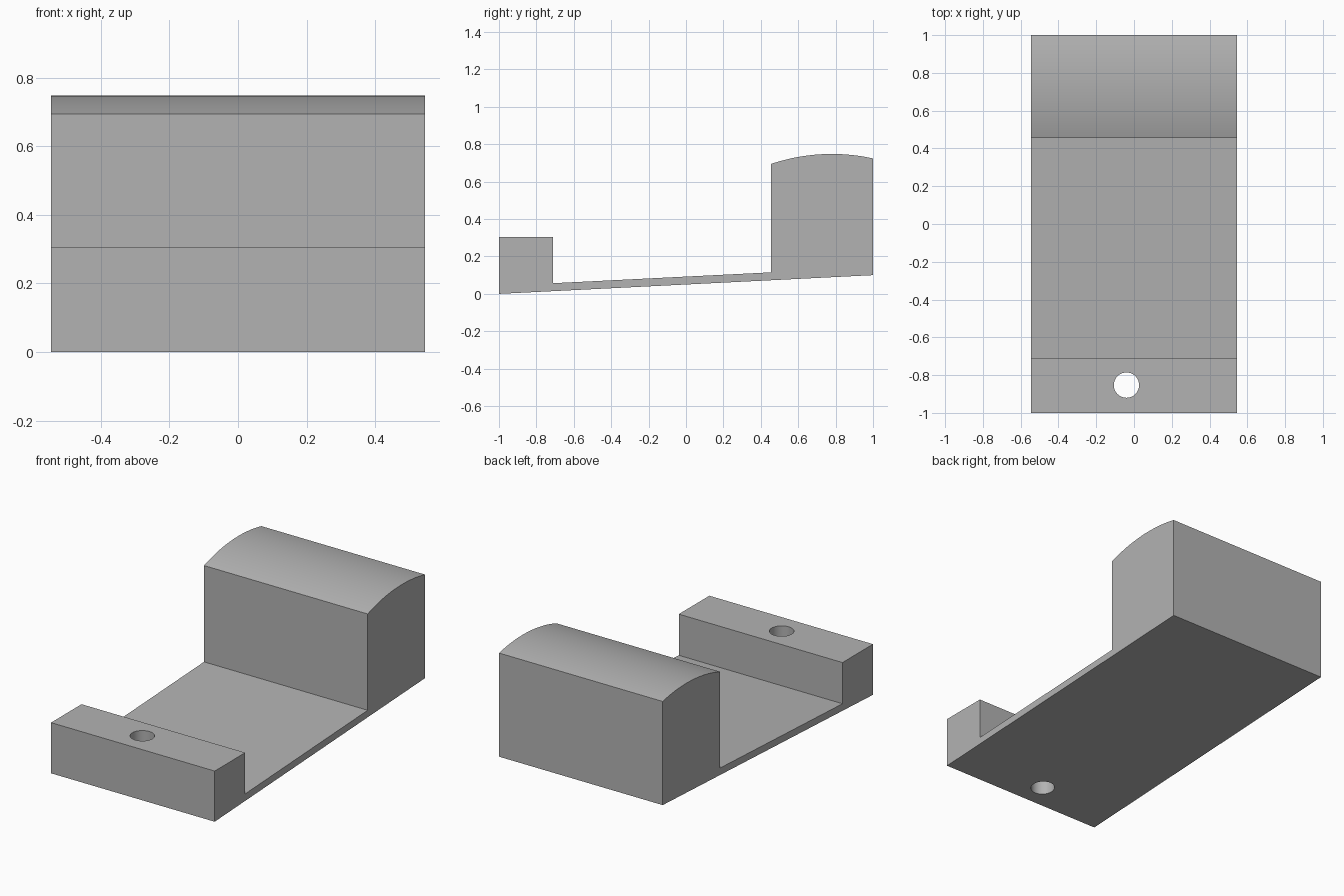
import bpy
import bmesh
import math

cube = bpy.data.objects.get("Cube")
if cube:
    bpy.data.objects.remove(cube, do_unlink=True)

HALF_WIDTH = 0.545

grey = bpy.data.materials.new("plain grey")
grey.use_nodes = True
colour = (0.45, 0.45, 0.45, 1)
grey.diffuse_color = colour
grey.node_tree.nodes["Principled BSDF"].inputs["Base Color"].default_value = colour


def crown(steps=24, radius=1.02, mid_y=0.78, top=0.748, start=0.455, end=1.0):
    """Arc points over the rear block, from front edge to back edge."""
    a0 = math.asin((start - mid_y) / radius)
    a1 = math.asin((end - mid_y) / radius)
    angles = [a0 + (a1 - a0) * i / steps for i in range(steps + 1)]
    return [(mid_y + radius * math.sin(a), top - radius + radius * math.cos(a))
            for a in angles]


# Side profile (y, z): front block, sloping plate, domed rear block
profile = [(-1, 0), (-1, 0.305), (-0.71, 0.305), (-0.71, 0.057), (0.455, 0.115)]
profile += crown() + [(1, 0.1)]

bm = bmesh.new()
side = bm.faces.new([bm.verts.new((-HALF_WIDTH, y, z)) for y, z in profile])
swept = bmesh.ops.extrude_face_region(bm, geom=[side])
moved = [v for v in swept["geom"] if isinstance(v, bmesh.types.BMVert)]
bmesh.ops.translate(bm, verts=moved, vec=(2 * HALF_WIDTH, 0, 0))
bmesh.ops.recalc_face_normals(bm, faces=bm.faces)
mesh = bpy.data.meshes.new("stepped_bracket")
bm.to_mesh(mesh)
bm.free()
mesh.materials.append(grey)
bracket = bpy.data.objects.new("stepped_bracket", mesh)
bpy.context.collection.objects.link(bracket)

# Round hole through the front block
bpy.ops.mesh.primitive_cylinder_add(vertices=48, radius=0.067, depth=1,
                                    location=(-0.04, -0.853, 0.15))
cutter = bpy.context.object
cutter.name = "hole_cutter"
cutter.data.materials.append(grey)
cut = bracket.modifiers.new("screw hole", "BOOLEAN")
cut.operation = "DIFFERENCE"
cut.solver = "EXACT"
cut.object = cutter

# Apply the cut, drop the cutter and smooth the curved faces
bpy.ops.object.select_all(action="DESELECT")
bracket.select_set(True)
bpy.context.view_layer.objects.active = bracket
bpy.ops.object.modifier_apply(modifier=cut.name)
bpy.data.objects.remove(cutter, do_unlink=True)
bpy.ops.object.shade_smooth_by_angle(angle=math.radians(30))
